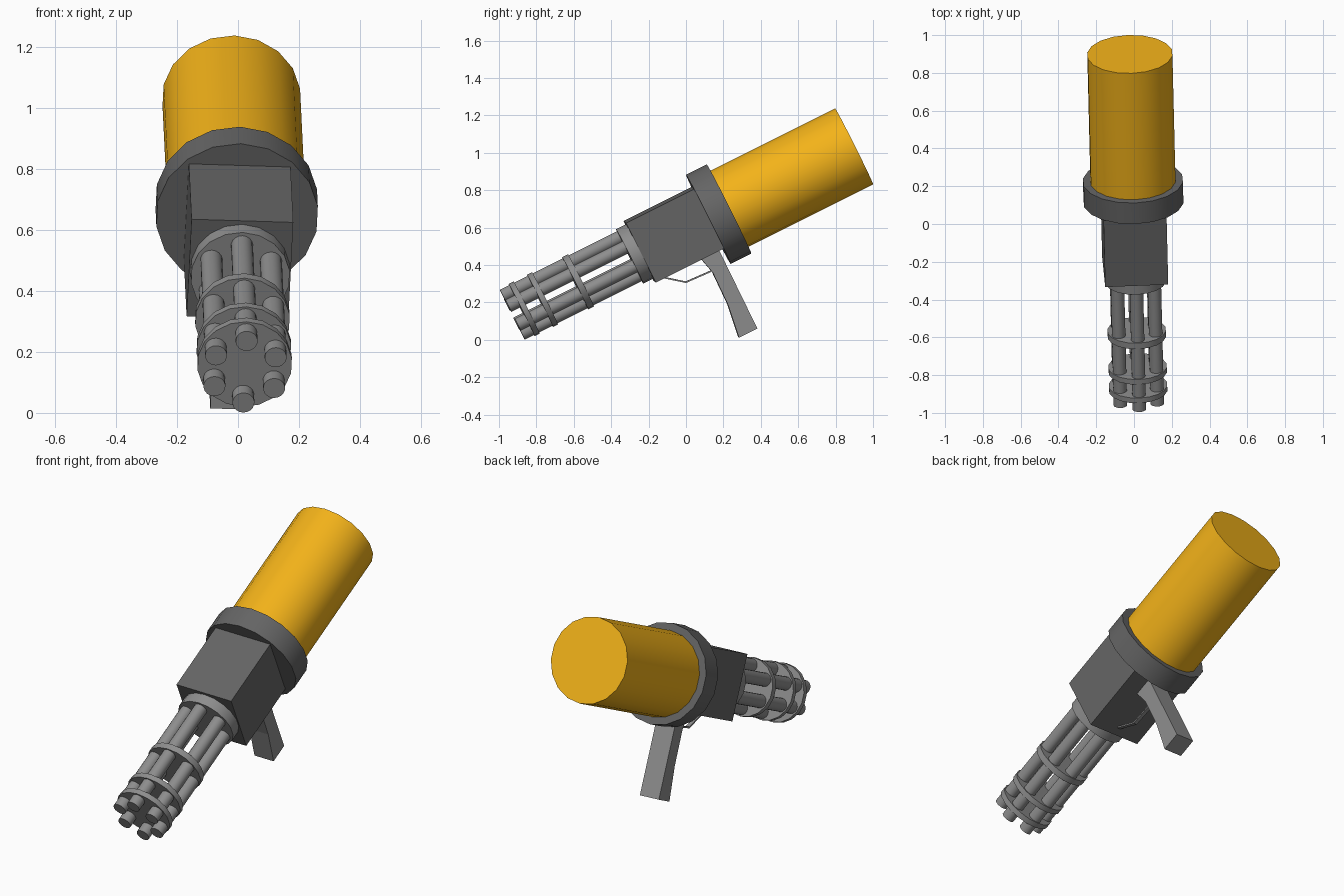
import bpy, bmesh, math
from mathutils import Matrix, Vector

if "Cube" in bpy.data.objects:
    bpy.data.objects.remove(bpy.data.objects["Cube"])

# Local frame: +Y runs along the bore from muzzle to tank, Z is up, then the whole is tilted
TILT = (Matrix.Translation((0.006, -0.237, 0.474))
        @ Matrix.Rotation(math.radians(1.4), 4, 'Z')
        @ Matrix.Rotation(math.radians(26.57), 4, 'X')
        @ Matrix.Rotation(math.radians(2.0), 4, 'Y'))


def material(name, color):
    m = bpy.data.materials.new(name)
    m.diffuse_color = (*color, 1)
    m.use_nodes = True
    m.node_tree.nodes["Principled BSDF"].inputs["Base Color"].default_value = m.diffuse_color
    return m


yellow = material("yellow_paint", (0.90, 0.45, 0.01))
dark = material("dark_grey", (0.13, 0.13, 0.13))
metal = material("mid_grey", (0.27, 0.27, 0.27))


def finish(name, bm, mat, smooth=False):
    bmesh.ops.recalc_face_normals(bm, faces=bm.faces)
    me = bpy.data.meshes.new(name)
    bm.to_mesh(me)
    bm.free()
    me.materials.append(mat)
    ob = bpy.data.objects.new(name, me)
    bpy.context.collection.objects.link(ob)
    ob.matrix_world = TILT
    if smooth:
        bpy.ops.object.select_all(action='DESELECT')
        ob.select_set(True)
        bpy.context.view_layer.objects.active = ob
        bpy.ops.object.shade_smooth_by_angle(angle=math.radians(35))
    return ob


def cylinder(name, r, y0, y1, mat, x=0.0, z=0.0, sides=18):
    bm = bmesh.new()
    place = Matrix.Translation((x, (y0 + y1) / 2, z)) @ Matrix.Rotation(math.pi / 2, 4, 'X')
    bmesh.ops.create_cone(bm, cap_ends=True, segments=sides, radius1=r, radius2=r,
                          depth=y1 - y0, matrix=place)
    return finish(name, bm, mat, True)


def side_profile(name, pts, half, mat, x=0.0):
    # extrude a (y, z) outline across x
    bm = bmesh.new()
    face = bm.faces.new([bm.verts.new((x - half, y, z)) for y, z in pts])
    ext = bmesh.ops.extrude_face_region(bm, geom=[face])
    verts = [v for v in ext["geom"] if isinstance(v, bmesh.types.BMVert)]
    bmesh.ops.translate(bm, verts=verts, vec=Vector((2 * half, 0, 0)))
    return finish(name, bm, mat)


# Tank and collar
cylinder("tank", 0.2275, 0.45, 1.267, yellow, z=-0.007)
cylinder("collar", 0.267, 0.395, 0.519, dark, z=-0.007)

# Receiver box
side_profile("receiver", [(-0.011, -0.176), (0.41, -0.176), (0.41, 0.18), (-0.011, 0.18)],
             0.167, dark)

# Barrel base plate and clamp discs
cylinder("barrel_base", 0.163, -0.07, 0.0, metal, z=0.004)
for i, (y0, y1) in enumerate([(-0.715, -0.685), (-0.605, -0.575), (-0.395, -0.36)]):
    cylinder(f"clamp_disc_{i + 1}", 0.156, y0, y1, metal, z=0.006)

# Six barrels in a ring
for i in range(6):
    a = math.radians(90 + 60 * i)
    cylinder(f"barrel_{i + 1}", 0.036, -0.771, -0.04, metal,
             x=0.113 * math.cos(a), z=0.006 + 0.113 * math.sin(a))

# Grip
side_profile("grip", [(0.262, -0.165), (0.288, -0.27), (0.284, -0.46), (0.258, -0.645),
                      (0.368, -0.645), (0.372, -0.165)], 0.058, metal, x=-0.004)

# Trigger guard, a thin bent strip
side_profile("trigger_guard", [(0.03, -0.174), (0.136, -0.258), (0.295, -0.266),
                               (0.295, -0.258), (0.139, -0.250), (0.043, -0.174)],
             0.011, metal)
